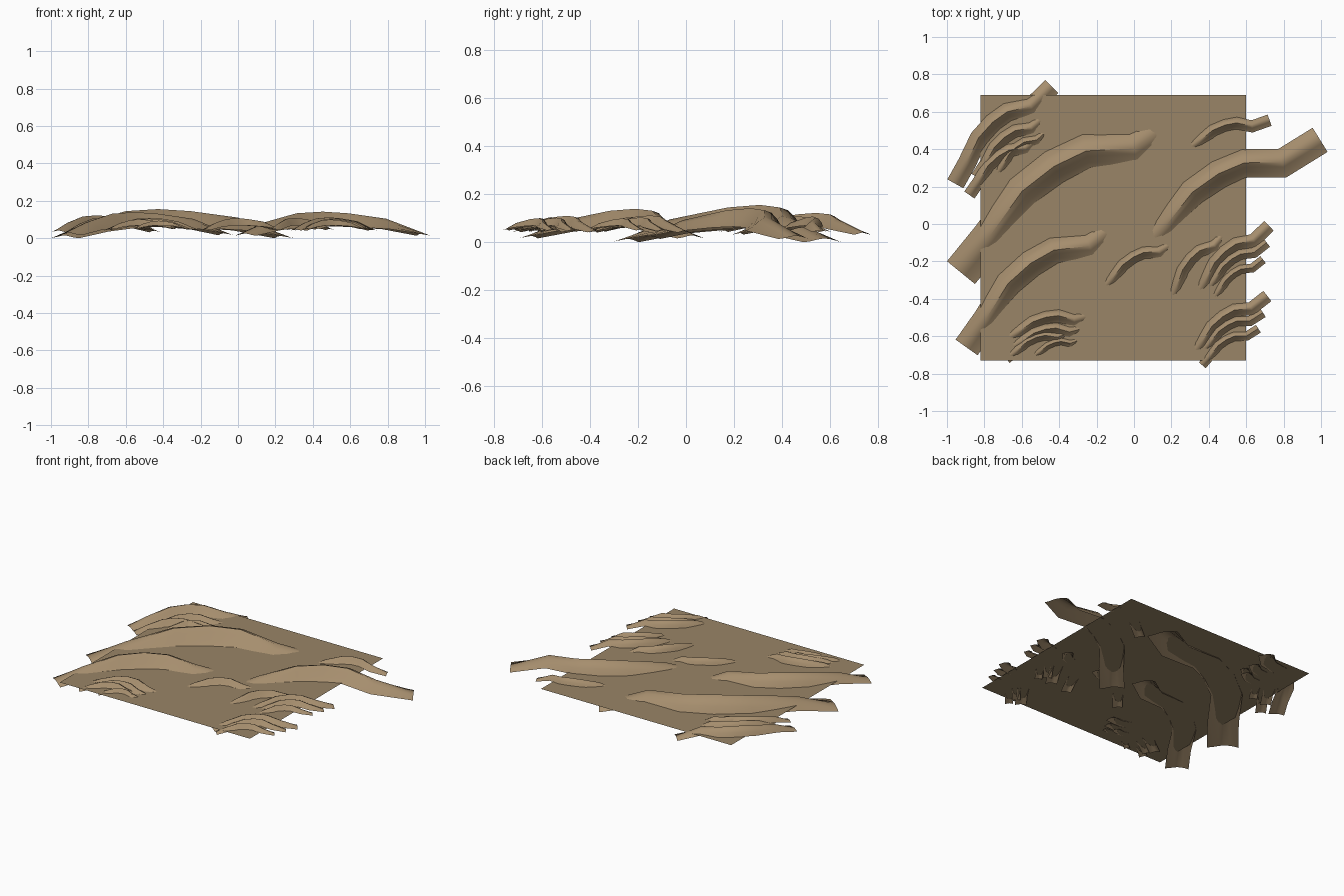
import bpy, math
from mathutils import Vector

if "Cube" in bpy.data.objects:
    bpy.data.objects.remove(bpy.data.objects["Cube"])

def mat(name, rgb):
    m = bpy.data.materials.new(name)
    m.diffuse_color = (*rgb, 1)
    m.use_nodes = True
    m.node_tree.nodes["Principled BSDF"].inputs["Base Color"].default_value = m.diffuse_color
    return m

SAND = mat("dune sand", (0.38, 0.27, 0.155))
FLAT = mat("flat sand", (0.32, 0.235, 0.135))
PLANE_Z = 0.065

# shared dune template on a unit chord: plan path and cross-section (across, height)
PATH = [Vector(p) for p in [(0, 0), (.165, .046), (.36, .113), (.51, .12),
                            (.64, .098), (.79, .003), (1, 0)]]
SECTION = [(.067, 0), (.05, .5), (.028, .86), (.003, 1), (-.018, .72),
           (-.04, .3), (-.067, 0)]

def add_mesh(name, verts, faces, material):
    me = bpy.data.meshes.new(name)
    me.from_pydata(verts, [], faces)
    me.materials.append(material)
    ob = bpy.data.objects.new(name, me)
    bpy.context.collection.objects.link(ob)
    return ob

def dune(name, start, end):
    """Arched open strip swept along the template path from start to end."""
    a, b = Vector(start), Vector(end)
    u = b - a
    size = u.length
    w = Vector((-u.y, u.x))
    base = max(0, PLANE_Z - .0455 * size)
    rise = .155 * (size / 1.43) ** .8
    n, k = len(PATH), len(SECTION)
    verts, faces = [], []
    for i, p in enumerate(PATH):
        d0 = (p - PATH[max(i - 1, 0)]).normalized()
        d1 = (PATH[min(i + 1, n - 1)] - p).normalized()
        t = (d0 + d1).normalized()
        mitre = 1 / max(t.dot(d1 if i < n - 1 else d0), .5)
        side = Vector((-t.y, t.x)) * mitre
        f = math.sin(math.pi * p.x) ** .8 if 0 < p.x < 1 else 0
        for v, h in SECTION:
            q = p + side * v
            g = a + u * q.x + w * q.y
            z = base + rise * (.40 * f + h * (.10 + .50 * f))
            verts.append((g.x, g.y, z))
    for i in range(n - 1):
        for j in range(k - 1):
            c = i * k + j
            faces.append((c, c + 1, c + k + 1, c + k))
    ob = add_mesh(name, verts, faces, SAND)
    bpy.context.view_layer.objects.active = ob
    ob.select_set(True)
    bpy.ops.object.shade_smooth_by_angle(angle=math.radians(35))
    ob.select_set(False)

def unbury(tip_a, tip_b):
    """Full chord of a dune whose two ends are hidden below the flat."""
    a, b = complex(*tip_a), complex(*tip_b)
    p, q = complex(.11, .05), complex(.87, -.01)
    s = (b - a) / (q - p)
    o = a - s * p
    return (o.real, o.imag), ((o + s).real, (o + s).imag)

# flat desert floor
add_mesh("desert_floor", [(-.82, -.73, PLANE_Z), (.6, -.73, PLANE_Z),
                          (.6, .69, PLANE_Z), (-.82, .69, PLANE_Z)], [(0, 1, 2, 3)], FLAT)

# dunes that run past the floor edge
edge_dunes = [
    ((-.925, -.26), (.25, .57)), ((.04, -.16), (.995, .45)), ((-.895, -.66), (-.06, .02)),
    ((-.955, .215), (-.44, .735)), ((-.84, .25), (-.47, .58)), ((-.88, .155), (-.5, .47)),
    ((-.74, .25), (-.46, .5)), ((.28, .39), (.725, .555)),
    ((.335, -.39), (.722, -.01)), ((.39, -.36), (.71, -.1)), ((.42, -.41), (.69, -.19)),
    ((.31, -.71), (.713, -.385)), ((.36, -.69), (.69, -.475)), ((.365, -.755), (.665, -.56)),
]
for i, (a, b) in enumerate(edge_dunes):
    dune(f"edge_dune_{i + 1}", a, b)

# dunes inside the floor with both ends buried
inner_dunes = [
    ((-.65, -.59), (-.28, -.51)), ((-.63, -.64), (-.31, -.575)), ((-.65, -.69), (-.38, -.60)),
    ((-.52, -.69), (-.32, -.635)), ((-.14, -.31), (.17, -.135)), ((.21, -.36), (.46, -.09)),
]
for i, (a, b) in enumerate(inner_dunes):
    dune(f"inner_dune_{i + 1}", *unbury(a, b))
